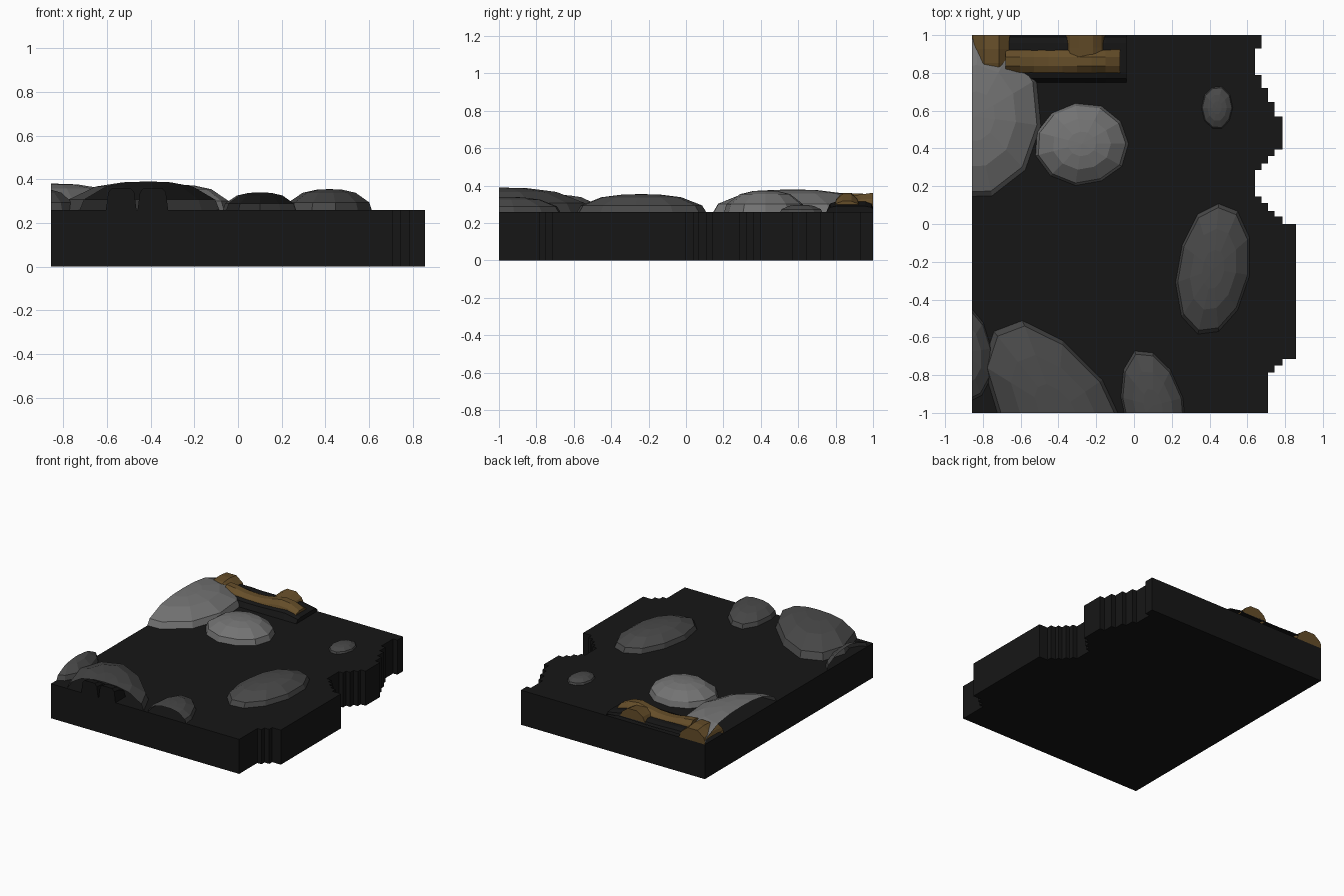
import bpy, bmesh, math, random
from mathutils import Vector

if "Cube" in bpy.data.objects:
    bpy.data.objects.remove(bpy.data.objects["Cube"])

random.seed(4)
LEFT, TOP = -0.857, 0.26

def material(name, rgb):
    m = bpy.data.materials.new(name)
    m.diffuse_color = (*rgb, 1)
    m.use_nodes = True
    m.node_tree.nodes["Principled BSDF"].inputs["Base Color"].default_value = m.diffuse_color
    return m

BLACK = material("dark_earth", (0.008, 0.008, 0.008))
DARK = material("dark_stone", (0.065, 0.065, 0.065))
LIGHT = material("light_stone", (0.17, 0.17, 0.17))
BROWN = material("brown_wood", (0.13, 0.075, 0.022))

def finish(name, bm, mat, clip=True):
    # trim open at the left, front and back edges of the tile
    if clip:
        for co, no in (((LEFT, 0, 0), (-1, 0, 0)), ((0, -1, 0), (0, -1, 0)), ((0, 1, 0), (0, 1, 0))):
            bmesh.ops.bisect_plane(bm, geom=bm.verts[:] + bm.edges[:] + bm.faces[:],
                                   plane_co=co, plane_no=no, clear_outer=True)
    bmesh.ops.recalc_face_normals(bm, faces=bm.faces[:])
    me = bpy.data.meshes.new(name)
    bm.to_mesh(me)
    bm.free()
    me.materials.append(mat)
    ob = bpy.data.objects.new(name, me)
    bpy.context.collection.objects.link(ob)
    return ob

# ground slab with its stepped right edge: (x, lower y of each step), from back to front
steps = [(.675, .93), (.64, .79), (.675, .72), (.71, .645), (.745, .57), (.785, .395),
         (.745, .36), (.71, .32), (.675, .285), (.64, .145), (.675, .11), (.71, .07),
         (.745, .04), (.785, 0), (.857, -.715), (.785, -.75), (.745, -.785), (.71, -1)]
outline, y = [(LEFT, -1), (LEFT, 1)], 1
for x, y_next in steps:
    outline += [(x, y), (x, y_next)]
    y = y_next
bm = bmesh.new()
face = bm.faces.new([bm.verts.new((x, y, 0)) for x, y in outline])
ext = bmesh.ops.extrude_face_region(bm, geom=[face], use_keep_orig=True)
for v in ext["geom"]:
    if isinstance(v, bmesh.types.BMVert):
        v.co.z = TOP
finish("ground_slab", bm, BLACK, clip=False)

# faceted boulders: steep foot, shallow domed top
def boulder(name, x, y, rx, ry, height, turn, mat, sides=11):
    bm = bmesh.new()
    ca, sa = math.cos(math.radians(turn)), math.sin(math.radians(turn))
    jit = [random.uniform(.97, 1.03) for _ in range(sides)]
    rings = []
    for r, h in ((1, 0), (.94, .36), (.62, .82), (.3, .97)):
        ring = []
        for i in range(sides):
            a = math.tau * i / sides
            u, v = rx * r * jit[i] * math.cos(a), ry * r * jit[i] * math.sin(a)
            ring.append(bm.verts.new((x + u * ca - v * sa, y + u * sa + v * ca, TOP + h * height)))
        rings.append(ring)
    for lo, hi in zip(rings, rings[1:]):
        for i in range(sides):
            j = (i + 1) % sides
            bm.faces.new((lo[i], lo[j], hi[j], hi[i]))
    peak = bm.verts.new((x, y, TOP + height))
    for i in range(sides):
        bm.faces.new((rings[-1][i], rings[-1][(i + 1) % sides], peak))
    finish(name, bm, mat)

boulder("round_boulder", -.275, .425, .25, .22, .115, 0, LIGHT)
boulder("left_boulder", -.84, .57, .355, .45, .12, -8, LIGHT)
boulder("pebble", .44, .615, .082, .116, .038, 0, DARK, 10)
boulder("right_boulder", .42, -.24, .19, .355, .095, -9, DARK)
boulder("front_boulder", .1, -.96, .165, .3, .08, 14, DARK)
boulder("front_left_boulder", -.41, -.99, .285, .55, .13, 34, DARK)
boulder("corner_boulder", -.9, -.68, .15, .27, .095, 8, DARK)

# ridges: a cross-section swept along a straight axis with a height scale per station
ARCH = [(-1, 0), (-.8, .5), (-.35, .9), (.35, .9), (.8, .5), (1, 0)]
BANK = [(-1, 0), (-.85, .8), (-.6, 1), (.6, 1), (.85, .8), (1, 0)]

def ridge(name, start, end, half, z0, heights, section, mat):
    bm = bmesh.new()
    a, b = Vector((*start, z0)), Vector((*end, z0))
    d = (b - a).normalized()
    side = Vector((-d.y, d.x, 0))
    rows = []
    for i, h in enumerate(heights):
        p = a.lerp(b, i / (len(heights) - 1))
        rows.append([bm.verts.new(p + side * half * s + Vector((0, 0, h * t))) for s, t in section])
    for r, q in zip(rows, rows[1:]):
        for i in range(len(section) - 1):
            bm.faces.new((r[i], r[i + 1], q[i + 1], q[i]))
    for r in (rows[0], rows[-1]):
        bm.faces.new(r)
    finish(name, bm, mat)

# dark banks under the roots
ridge("root_bank", (-.7, .88), (-.04, .88), .13, TOP, [.05, .05, .045, .045, .05, .055, .03], BANK, BLACK)
# brown roots lying on the banks
ridge("long_root", (-.68, .86), (-.075, .86), .07, .29,
      [.07, .06, .045, .04, .045, .06, .08, .07, .03], ARCH, BROWN)
ridge("branch_root", (-.255, .87), (-.255, 1), .105, .29, [.06, .07, .08], ARCH, BROWN)
ridge("corner_root", (-.755, .78), (-.755, 1), .115, TOP, [.08, .105, .11, .1], ARCH, BROWN)

# stubs sheltered below the front left boulder
for i, x in enumerate((-.535, -.39)):
    ridge(f"sheltered_stub_{i + 1}", (x, -1), (x, -.88), .07, TOP, [.1, .09, .05], BANK, BLACK)
